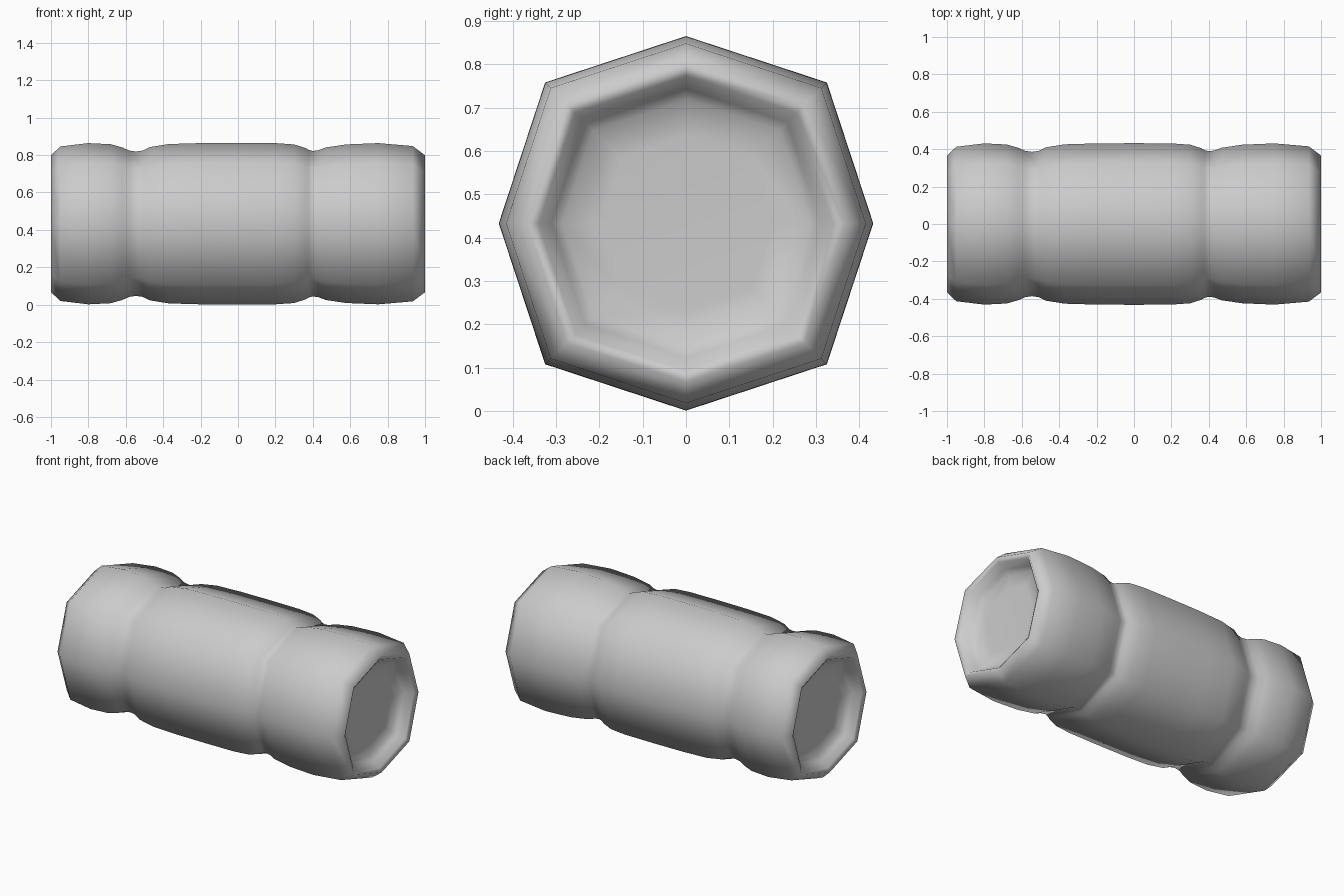
import bpy, bmesh, math

if "Cube" in bpy.data.objects:
    bpy.data.objects.remove(bpy.data.objects["Cube"])

SIDES = 8
CENTRE_Z = 0.433

# half profile (x, radius): left recess, barrel with two grooves, right recess
profile = [
    (-0.91, 0.20), (-0.915, 0.285), (-0.94, 0.31), (-0.985, 0.34),
    (-1.0, 0.366), (-0.95, 0.413), (-0.80, 0.431), (-0.68, 0.425),
    (-0.62, 0.408), (-0.58, 0.391), (-0.545, 0.386), (-0.51, 0.391),
    (-0.47, 0.41), (-0.37, 0.426), (-0.2, 0.431), (0.0, 0.432),
    (0.2, 0.431), (0.30, 0.424), (0.36, 0.405), (0.38, 0.394),
    (0.40, 0.389), (0.43, 0.393), (0.47, 0.408), (0.58, 0.424),
    (0.75, 0.431), (0.935, 0.415), (1.0, 0.366),
    (0.985, 0.34), (0.94, 0.31), (0.915, 0.285), (0.91, 0.20),
]


def ring(bm, x, r):
    """Slightly squared octagon: diagonal corners sit further out."""
    verts = []
    for i in range(SIDES):
        a = 2 * math.pi * i / SIDES
        k = r * (1.064 if i % 2 else 1.0)
        verts.append(bm.verts.new((x, k * math.cos(a), CENTRE_Z + k * math.sin(a))))
    return verts


# ribbed barrel with recessed ends
bm = bmesh.new()
rings = [ring(bm, x, r) for x, r in profile]
for a, b in zip(rings, rings[1:]):
    for i in range(SIDES):
        j = (i + 1) % SIDES
        bm.faces.new((a[i], a[j], b[j], b[i]))
bm.faces.new(rings[0])
bm.faces.new(rings[-1])
bmesh.ops.recalc_face_normals(bm, faces=bm.faces)
for f in bm.faces:
    f.smooth = True

mesh = bpy.data.meshes.new("barrel")
bm.to_mesh(mesh)
bm.free()
barrel = bpy.data.objects.new("barrel", mesh)
bpy.context.collection.objects.link(barrel)
